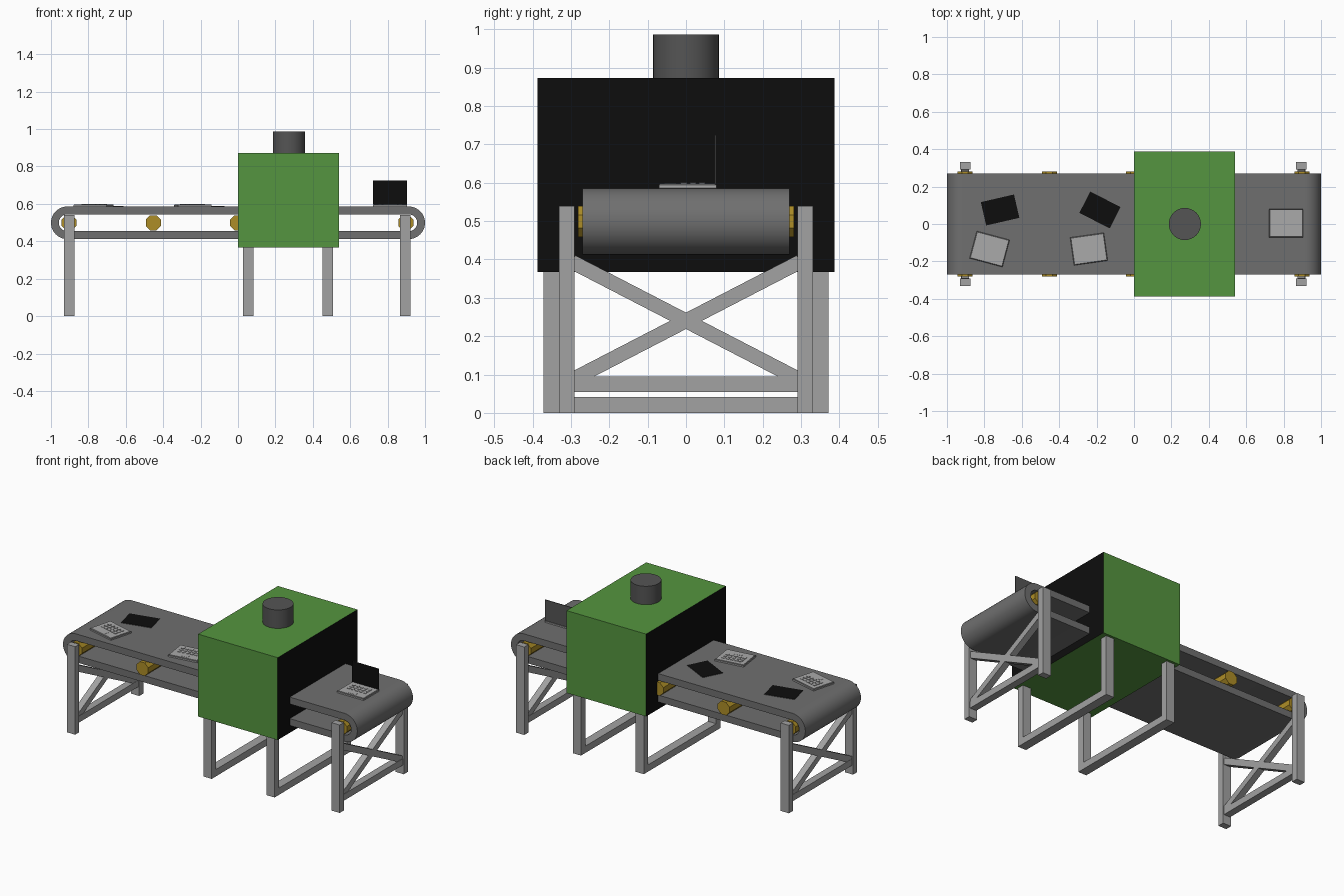
import bpy, bmesh
from math import pi, sin, cos, radians, atan2, hypot
from mathutils import Matrix, Vector

if "Cube" in bpy.data.objects:
    bpy.data.objects.remove(bpy.data.objects["Cube"])


def mat(name, r, g, b):
    m = bpy.data.materials.new(name)
    m.diffuse_color = (r, g, b, 1)
    m.use_nodes = True
    m.node_tree.nodes["Principled BSDF"].inputs["Base Color"].default_value = m.diffuse_color
    return m


GREEN = mat("green", 0.09, 0.30, 0.05)
BLACK = mat("black", 0.004, 0.004, 0.004)
BELT = mat("belt_grey", 0.16, 0.16, 0.16)
STEEL = mat("steel", 0.36, 0.36, 0.36)
DARK = mat("dark_grey", 0.09, 0.09, 0.09)
GOLD = mat("gold", 0.42, 0.27, 0.02)
KEY = mat("key_grey", 0.4, 0.4, 0.4)


def finish(name, bm, *mats):
    me = bpy.data.meshes.new(name)
    bmesh.ops.recalc_face_normals(bm, faces=bm.faces)
    bm.to_mesh(me)
    bm.free()
    for m in mats:
        me.materials.append(m)
    ob = bpy.data.objects.new(name, me)
    bpy.context.collection.objects.link(ob)
    return ob


def add_box(bm, lo, hi, M=Matrix()):
    lo, hi = Vector(lo), Vector(hi)
    S = Matrix.Diagonal((*(hi - lo), 1))
    return bmesh.ops.create_cube(bm, size=1, matrix=M @ Matrix.Translation((lo + hi) / 2) @ S)["verts"]


def smooth(ob):
    bpy.ops.object.select_all(action='DESELECT')
    bpy.context.view_layer.objects.active = ob
    ob.select_set(True)
    bpy.ops.object.shade_smooth_by_angle(angle=radians(30))


# Conveyor belt: hollow stadium loop extruded across y
CZ, HALF = 0.499, 0.27


def stadium(r, n=20):
    cx = 1 - 0.087
    pts = []
    for side, start in ((1, -pi / 2), (-1, pi / 2)):
        for i in range(n + 1):
            a = start + pi * i / n
            pts.append((side * cx + r * cos(a), CZ + r * sin(a)))
    return pts


bm = bmesh.new()
rings = [[bm.verts.new((x, y, z)) for x, z in stadium(r)]
         for r, y in ((0.087, -HALF), (0.087, HALF), (0.045, HALF), (0.045, -HALF))]
for k in range(4):
    a, b = rings[k], rings[(k + 1) % 4]
    for i in range(len(a)):
        j = (i + 1) % len(a)
        bm.faces.new((a[i], a[j], b[j], b[i]))
smooth(finish("conveyor_belt", bm, BELT))

# Octagonal rollers
for i in range(5):
    bm = bmesh.new()
    M = (Matrix.Translation((-0.903 + 0.45 * i, 0, CZ)) @ Matrix.Rotation(pi / 2, 4, 'X')
         @ Matrix.Rotation(pi / 8, 4, 'Z'))
    bmesh.ops.create_cone(bm, cap_ends=True, segments=8, radius1=0.0433, radius2=0.0433,
                          depth=0.564, matrix=M)
    finish(f"roller_{i + 1}", bm, GOLD)

# End frames: two posts, a low bar and crossed braces
for name, x in (("left", -0.903), ("right", 0.895)):
    bm = bmesh.new()
    for s in (-1, 1):
        add_box(bm, (x - 0.028, s * 0.311 - 0.02, 0), (x + 0.028, s * 0.311 + 0.02, 0.54))
        dy, dz = 0.58, 0.30 * s
        L = hypot(dy, dz) / 2 + 0.008
        M = Matrix.Translation((x, 0, 0.24)) @ Matrix.Rotation(atan2(dz, dy), 4, 'X')
        add_box(bm, (-0.02, -L, -0.019), (0.02, L, 0.019), M)
    add_box(bm, (x - 0.022, -0.295, 0.055), (x + 0.022, 0.295, 0.095))
    finish(f"{name}_end_frame", bm, STEEL)

# U-shaped stands under the housing
for i, x in enumerate((0.054, 0.481)):
    bm = bmesh.new()
    for s in (-1, 1):
        add_box(bm, (x - 0.028, s * 0.351 - 0.021, 0), (x + 0.028, s * 0.351 + 0.021, 0.368))
    add_box(bm, (x - 0.028, -0.33, 0), (x + 0.028, 0.33, 0.042))
    finish(f"housing_stand_{i + 1}", bm, STEEL)

# Green housing with black entry and exit faces
bm = bmesh.new()
add_box(bm, (0, -0.387, 0.367), (0.541, 0.387, 0.873))
bm.normal_update()
for f in bm.faces:
    f.material_index = int(abs(f.normal.x) > 0.5)
finish("machine_housing", bm, GREEN, BLACK)

# Exhaust pipe
bm = bmesh.new()
bmesh.ops.create_cone(bm, cap_ends=True, segments=32, radius1=0.086, radius2=0.086, depth=0.125,
                      matrix=Matrix.Translation((0.272, 0, 0.9235)))
smooth(finish("exhaust_pipe", bm, DARK))

# Laptop parts
TOP = 0.586


def keyboard_base(name, x, y, deg):
    bm = bmesh.new()
    M = Matrix.Translation((x, y, TOP)) @ Matrix.Rotation(radians(deg), 4, 'Z')
    add_box(bm, (-0.091, -0.075, -0.001), (0.091, 0.075, 0.012))
    top = [e for e in bm.edges if all(v.co.z > 0 for v in e.verts)]
    bmesh.ops.bevel(bm, geom=top, offset=0.004, segments=1, affect='EDGES')
    n = len(bm.faces)
    for r in range(3):
        for c in range(5):
            kx, ky = (c - 2) * 0.027, 0.038 - r * 0.024
            add_box(bm, (kx - 0.009, ky - 0.008, 0.011), (kx + 0.009, ky + 0.008, 0.0145))
    add_box(bm, (-0.025, -0.06, 0.011), (0.025, -0.03, 0.013))
    bm.faces.ensure_lookup_table()
    for f in bm.faces[n:]:
        f.material_index = 1
    bm.transform(M)
    finish(name, bm, BELT, KEY)


def screen(name, M):
    bm = bmesh.new()
    add_box(bm, (-0.091, -0.064, -0.001), (0.091, 0.064, 0.003))
    bm.normal_update()
    for f in bm.faces:
        f.material_index = int(f.normal.z > 0.5)
    bm.transform(M)
    finish(name, bm, DARK, BLACK)


for i, (x, y, deg) in enumerate(((-0.772, -0.134, -15), (-0.241, -0.134, 8), (0.813, 0.004, 0))):
    keyboard_base(f"laptop_base_{i + 1}", x, y, deg)
for i, (x, y, deg) in enumerate(((-0.716, 0.075, 13), (-0.182, 0.075, -27))):
    screen(f"loose_screen_{i + 1}",
           Matrix.Translation((x, y, TOP)) @ Matrix.Rotation(radians(deg), 4, 'Z'))
screen("open_screen", Matrix.Translation((0.813, 0.077, 0.661)) @ Matrix.Rotation(pi / 2, 4, 'X'))
